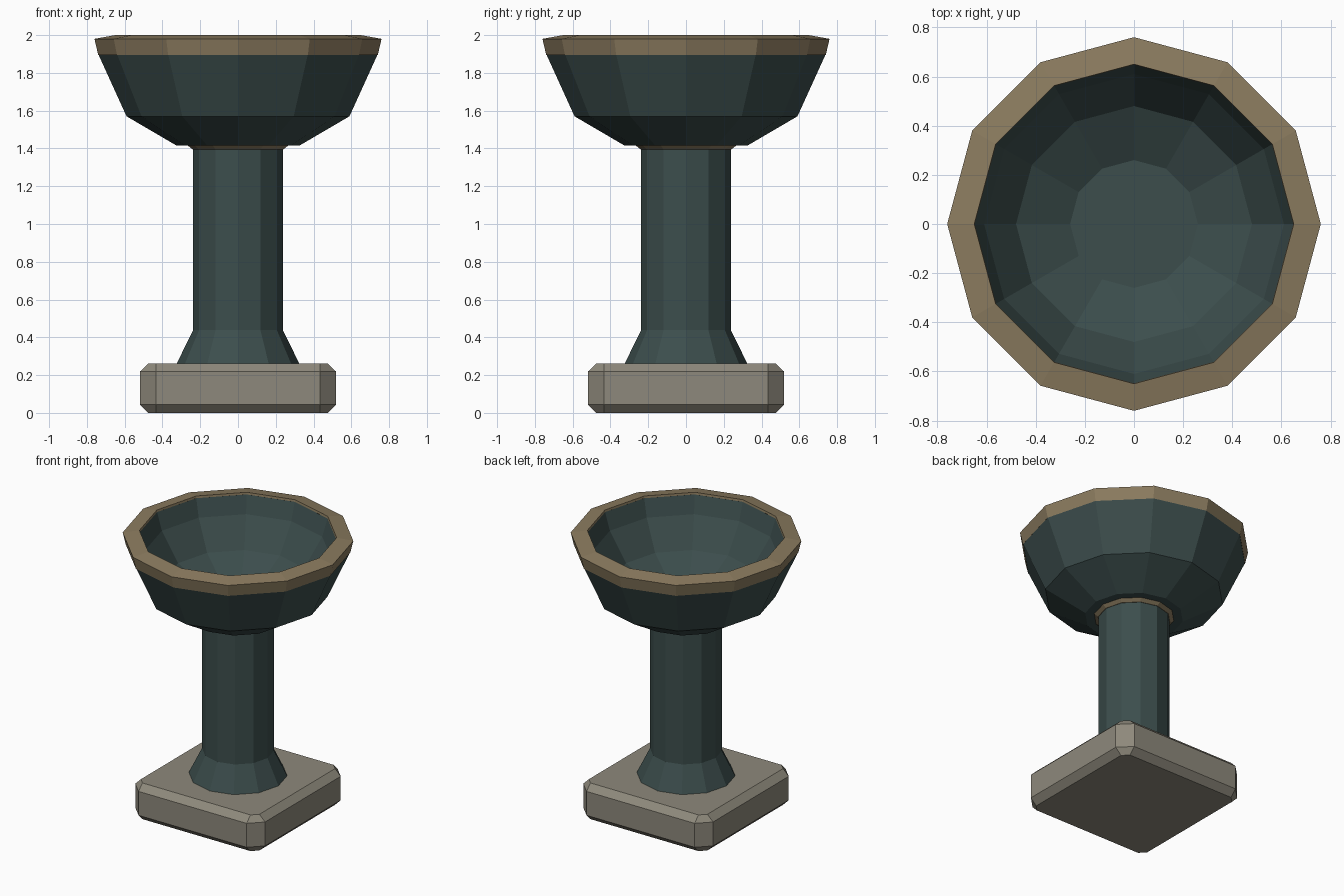
import bpy, bmesh, math

if "Cube" in bpy.data.objects:
    bpy.data.objects.remove(bpy.data.objects["Cube"])

SIDES = 12


def material(name, rgb):
    m = bpy.data.materials.new(name)
    m.diffuse_color = (*rgb, 1.0)
    m.use_nodes = True
    m.node_tree.nodes["Principled BSDF"].inputs["Base Color"].default_value = m.diffuse_color
    return m


teal = material("dark_teal", (0.045, 0.075, 0.073))
tan = material("tan_trim", (0.26, 0.20, 0.115))
stone = material("warm_stone", (0.27, 0.25, 0.20))


def circle(r):
    return [(r * math.cos(2 * math.pi * i / SIDES), r * math.sin(2 * math.pi * i / SIDES))
            for i in range(SIDES)]


def octagon(half, inner):
    pts = []
    for sx, sy in ((1, 1), (-1, 1), (-1, -1), (1, -1)):
        a, b = (sx * half, sy * inner), (sx * inner, sy * half)
        pts += [a, b] if sx * sy > 0 else [b, a]
    return pts


def loft(name, rings, mat, closed=False):
    """Skin a stack of (outline, z) rings; closed joins last ring to first, else both ends get caps."""
    bm = bmesh.new()
    loops = [[bm.verts.new((x, y, z)) for x, y in pts] for pts, z in rings]
    pairs = list(zip(loops, loops[1:]))
    if closed:
        pairs.append((loops[-1], loops[0]))
    for lo, hi in pairs:
        n = len(lo)
        for i in range(n):
            j = (i + 1) % n
            bm.faces.new((lo[i], lo[j], hi[j], hi[i]))
    if not closed:
        bm.faces.new(loops[0][::-1])
        bm.faces.new(loops[-1])
    bmesh.ops.recalc_face_normals(bm, faces=bm.faces)
    me = bpy.data.meshes.new(name)
    bm.to_mesh(me)
    bm.free()
    me.materials.append(mat)
    ob = bpy.data.objects.new(name, me)
    bpy.context.collection.objects.link(ob)
    return ob


def turned(name, profile, mat, closed=False):
    return loft(name, [(circle(r), z) for r, z in profile], mat, closed)


# Square plinth with chamfered edges and corners
loft("plinth", [(octagon(0.475, 0.433), 0.0), (octagon(0.52, 0.433), 0.045),
                (octagon(0.52, 0.433), 0.218), (octagon(0.475, 0.433), 0.262)], stone)

# Column with flared foot
turned("column", [(0.325, 0.26), (0.237, 0.44), (0.237, 1.41)], teal)

# Thin collar under the bowl
turned("collar", [(0.24, 1.395), (0.265, 1.415), (0.265, 1.43)], tan)

# Hollow bowl, outside then inside down to the floor
turned("bowl", [(0.325, 1.415), (0.59, 1.57), (0.74, 1.90), (0.65, 1.99),
                (0.61, 1.86), (0.48, 1.66), (0.26, 1.54)], teal)

# Rim band around the lip
turned("rim", [(0.74, 1.895), (0.76, 1.98), (0.65, 2.0), (0.648, 1.985)], tan, closed=True)
